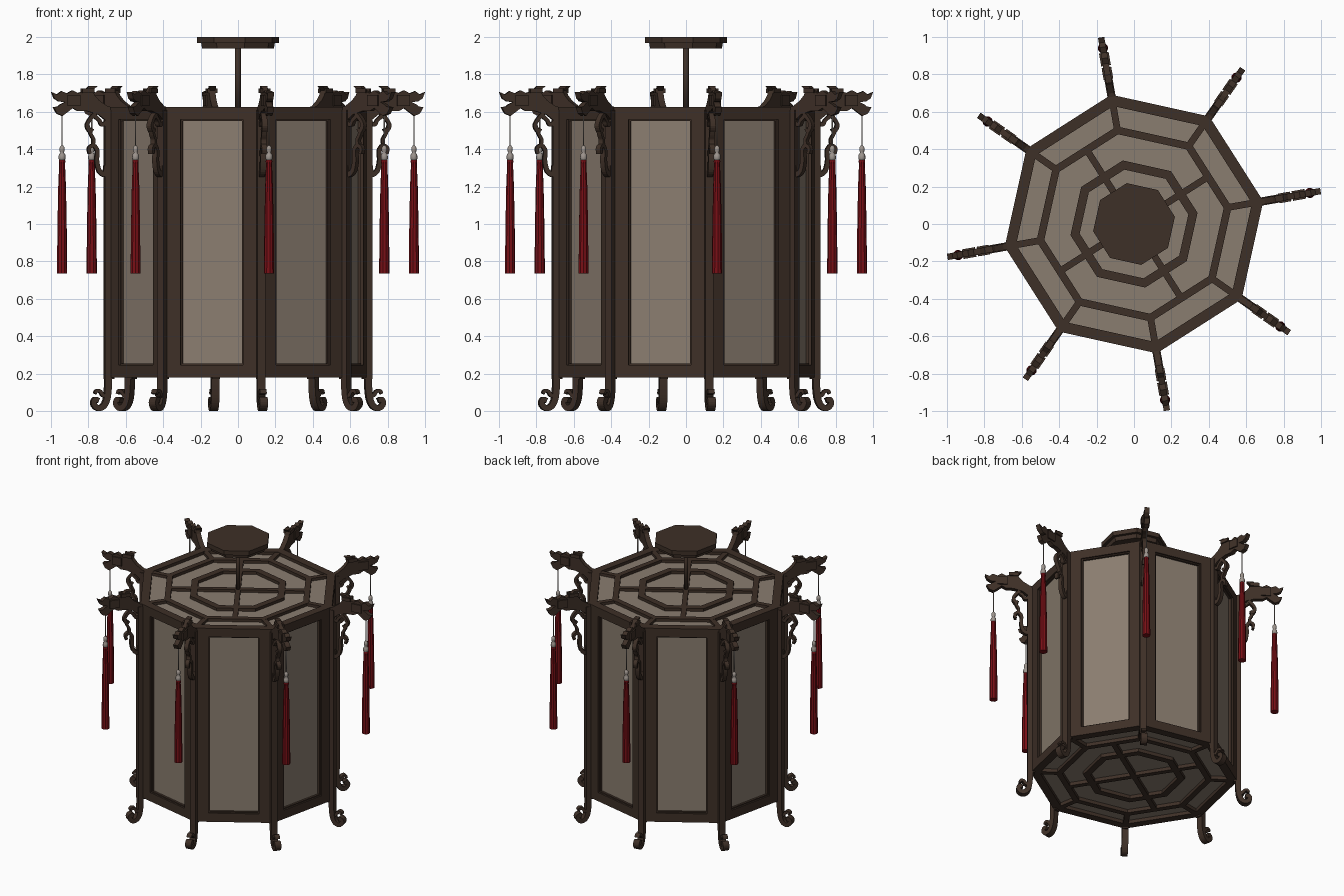
import bpy, bmesh, math
from mathutils import Vector, Matrix

if "Cube" in bpy.data.objects:
    bpy.data.objects.remove(bpy.data.objects["Cube"])

START = math.radians(10)          # first corner direction
STEP = math.pi / 4


def material(name, rgb):
    m = bpy.data.materials.new(name)
    m.diffuse_color = (*rgb, 1)
    m.use_nodes = True
    m.node_tree.nodes["Principled BSDF"].inputs["Base Color"].default_value = m.diffuse_color
    return m


WOOD = material("dark_wood", (0.048, 0.029, 0.020))
PANE = material("parchment_pane", (0.255, 0.205, 0.160))
RED = material("tassel_red", (0.19, 0.005, 0.008))
BEAD = material("bead_grey", (0.34, 0.30, 0.27))


def finish(bm, name, mat, smooth=False, mesh_only=False):
    bmesh.ops.recalc_face_normals(bm, faces=bm.faces)
    me = bpy.data.meshes.new(name)
    for f in bm.faces:
        f.smooth = smooth
    bm.to_mesh(me)
    bm.free()
    me.materials.append(mat)
    if mesh_only:
        return me
    ob = bpy.data.objects.new(name, me)
    bpy.context.collection.objects.link(ob)
    return ob


def around(me, name):
    """Eight linked copies, one at every corner."""
    for k in range(8):
        ob = bpy.data.objects.new(f"{name}_{k + 1}", me)
        ob.rotation_euler.z = START + k * STEP
        bpy.context.collection.objects.link(ob)


def box(bm, lo, hi, angle=0):
    lo, hi = Vector(lo), Vector(hi)
    size, mid = hi - lo, (lo + hi) / 2
    mat = Matrix.Rotation(angle, 4, 'Z') @ Matrix.Translation(mid) @ Matrix.Diagonal((*size, 1))
    bmesh.ops.create_cube(bm, size=1, matrix=mat)


def lathe(bm, prof, sides, cx=0.0, phase=0.0):
    """Solid of revolution from (radius, z) points."""
    rings = [[bm.verts.new((cx + r * math.cos(phase + i * 2 * math.pi / sides),
                            r * math.sin(phase + i * 2 * math.pi / sides), z))
              for i in range(sides)] for r, z in prof]
    for a, b in zip(rings, rings[1:]):
        for i in range(sides):
            j = (i + 1) % sides
            bm.faces.new((a[i], a[j], b[j], b[i]))
    bm.faces.new(rings[0])
    bm.faces.new(rings[-1])


def oct_ring(bm, outer, inner, z0, z1):
    """Octagonal frame ring with mitred corners."""
    loops = []
    for r, z in ((outer, z0), (outer, z1), (inner, z1), (inner, z0)):
        loops.append([bm.verts.new((r * math.cos(START + i * STEP),
                                    r * math.sin(START + i * STEP), z)) for i in range(8)])
    for n in range(4):
        a, b = loops[n], loops[(n + 1) % 4]
        for i in range(8):
            j = (i + 1) % 8
            bm.faces.new((a[i], a[j], b[j], b[i]))


def plate(bm, outline, thick):
    """Flat cut-out in the radial plane, (r, z) outline."""
    f = bm.faces.new([bm.verts.new((r, -thick / 2, z)) for r, z in outline])
    ext = bmesh.ops.extrude_face_region(bm, geom=[f], use_keep_orig=True)
    vs = [v for v in ext['geom'] if isinstance(v, bmesh.types.BMVert)]
    bmesh.ops.translate(bm, verts=vs, vec=(0, thick, 0))


def ribbon(bm, pts, w0, w1, thick, sub=4):
    """Smooth scroll following pts, tapering in width from w0 to w1."""
    p = [Vector(q) for q in pts]
    p = [2 * p[0] - p[1]] + p + [2 * p[-1] - p[-2]]
    path = []
    for a, b, c, d in zip(p, p[1:], p[2:], p[3:]):
        for s in range(sub):
            t = s / sub
            path.append(0.5 * (2 * b + (c - a) * t + (2 * a - 5 * b + 4 * c - d) * t * t
                               + (3 * b - a - 3 * c + d) * t ** 3))
    path.append(p[-2])
    prev = None
    n = len(path) - 1
    for i, q in enumerate(path):
        tan = (path[min(i + 1, n)] - path[max(i - 1, 0)]).normalized()
        nor = Vector((-tan.y, tan.x)) * (w0 + (w1 - w0) * i / n) / 2
        sec = [bm.verts.new((u.x, y, u.y)) for u, y in
               ((q + nor, -thick / 2), (q - nor, -thick / 2), (q - nor, thick / 2), (q + nor, thick / 2))]
        if prev:
            for k in range(4):
                m = (k + 1) % 4
                bm.faces.new((prev[k], prev[m], sec[m], sec[k]))
        else:
            bm.faces.new(sec)
        prev = sec
    bm.faces.new(prev)


R = 0.702
AP = R * math.cos(STEP / 2)
HALF = R * math.sin(STEP / 2)

# inner pane drum (sides, top and bottom panes)
bm = bmesh.new()
lathe(bm, [(R - 0.03, 0.205), (R - 0.03, 1.603)], 8, phase=START)
finish(bm, "panes", PANE)

# side frames: top and bottom rails, stiles with a thin stepped trim
bm = bmesh.new()
oct_ring(bm, R, 0.64, 0.18, 0.245)
oct_ring(bm, R, 0.64, 1.56, 1.625)
for k in range(8):
    a = START + (k + 0.5) * STEP
    for s in (-1, 1):
        y = sorted((s * HALF, s * 0.172))
        box(bm, (AP - 0.045, y[0], 0.19), (AP, y[1], 1.615), a)
        y = sorted((s * 0.175, s * 0.163))
        box(bm, (AP - 0.045, y[0], 0.24), (AP - 0.012, y[1], 1.565), a)
    for z in (0.24, 1.552):
        box(bm, (AP - 0.045, -0.17, z), (AP - 0.012, 0.17, z + 0.013), a)
finish(bm, "side_frame", WOOD)

# lattice on the lid and on the base
for name, z0, z1 in (("lid_lattice", 1.58, 1.625), ("base_lattice", 0.18, 0.225)):
    bm = bmesh.new()
    oct_ring(bm, R - 0.001, 0.65, z0, z1)
    oct_ring(bm, 0.53, 0.487, z0, z1 - 0.001)
    oct_ring(bm, 0.345, 0.295, z0, z1 - 0.001)
    for k in range(8):
        box(bm, (0.50, -0.018, z0), (0.67, 0.018, z1 - 0.002), START + k * STEP)
    for k in range(2):
        box(bm, (-0.465, -0.018, z0), (0.465, 0.018, z1 - 0.002), START + (k * 2 + 0.5) * STEP)
    finish(bm, name, WOOD)

# hanging rod and ceiling canopy
bm = bmesh.new()
lathe(bm, [(0.015, 1.59), (0.015, 1.95)], 12)
finish(bm, "hanging_rod", WOOD, True)
bm = bmesh.new()
lathe(bm, [(0.195, 1.937), (0.2, 1.967), (0.222, 1.967), (0.222, 2.0)], 8, phase=START)
finish(bm, "ceiling_canopy", WOOD)

# corner post running down into a scrolled foot
bm = bmesh.new()
box(bm, (0.675, -0.022, 0.17), (0.725, 0.022, 1.61))
ribbon(bm, [(0.706, 0.19), (0.707, 0.12), (0.715, 0.06), (0.735, 0.024), (0.765, 0.017),
            (0.786, 0.04), (0.778, 0.062), (0.758, 0.056)], 0.038, 0.026, 0.044)
ribbon(bm, [(0.708, 0.075), (0.735, 0.085), (0.75, 0.105), (0.77, 0.108), (0.778, 0.092)],
       0.022, 0.016, 0.036)
around(finish(bm, "corner_foot", WOOD, mesh_only=True), "corner_foot")

# carved beast-head arm
head = [(0.67, 1.62), (0.67, 1.53), (0.715, 1.55), (0.76, 1.585), (0.82, 1.603), (0.87, 1.603),
        (0.90, 1.62), (0.925, 1.60), (0.955, 1.578), (0.985, 1.59), (1.004, 1.625), (0.98, 1.628),
        (0.965, 1.64), (0.94, 1.652), (0.975, 1.655), (1.0, 1.672), (1.013, 1.705), (0.985, 1.692),
        (0.96, 1.71), (0.93, 1.698), (0.90, 1.715), (0.87, 1.70), (0.835, 1.712), (0.81, 1.738),
        (0.765, 1.738), (0.79, 1.715), (0.782, 1.69), (0.755, 1.66), (0.71, 1.63)]
bm = bmesh.new()
plate(bm, head, 0.034)
for s in (-1, 1):   # cheek, horn and brow on both sides
    box(bm, (0.86, s * 0.02 - 0.006, 1.63), (0.93, s * 0.02 + 0.006, 1.69))
    box(bm, (0.785, s * 0.02 - 0.006, 1.70), (0.85, s * 0.02 + 0.006, 1.725))
around(finish(bm, "beast_head_arm", WOOD, mesh_only=True), "beast_head_arm")

# scrolled bracket below the arm
bm = bmesh.new()
ribbon(bm, [(0.715, 1.31), (0.725, 1.265), (0.755, 1.285), (0.768, 1.34), (0.765, 1.39),
            (0.785, 1.42), (0.81, 1.405), (0.806, 1.375)], 0.028, 0.018, 0.03)
ribbon(bm, [(0.775, 1.59), (0.805, 1.56), (0.822, 1.525), (0.805, 1.495), (0.79, 1.51)],
       0.022, 0.016, 0.03)
ribbon(bm, [(0.818, 1.53), (0.80, 1.48), (0.785, 1.45), (0.79, 1.415)], 0.018, 0.018, 0.028)
ribbon(bm, [(0.71, 1.55), (0.74, 1.53), (0.755, 1.555), (0.79, 1.585)], 0.02, 0.02, 0.028)
around(finish(bm, "scroll_bracket", WOOD, mesh_only=True), "scroll_bracket")

# tassels: cord, bead and red fringe
TX = 0.955
bm = bmesh.new()
lathe(bm, [(0.0035, 1.40), (0.0035, 1.60)], 6, TX)
lathe(bm, [(0.006, 1.42), (0.014, 1.408), (0.014, 1.39), (0.009, 1.382), (0.018, 1.37),
           (0.019, 1.35), (0.012, 1.335)], 10, TX)
around(finish(bm, "bead_and_cord", BEAD, True, True), "bead_and_cord")
bm = bmesh.new()
lathe(bm, [(0.014, 1.35), (0.018, 1.335), (0.016, 1.32), (0.021, 1.2), (0.025, 1.0),
           (0.028, 0.735)], 10, TX)
around(finish(bm, "tassel_fringe", RED, mesh_only=True), "tassel_fringe")
